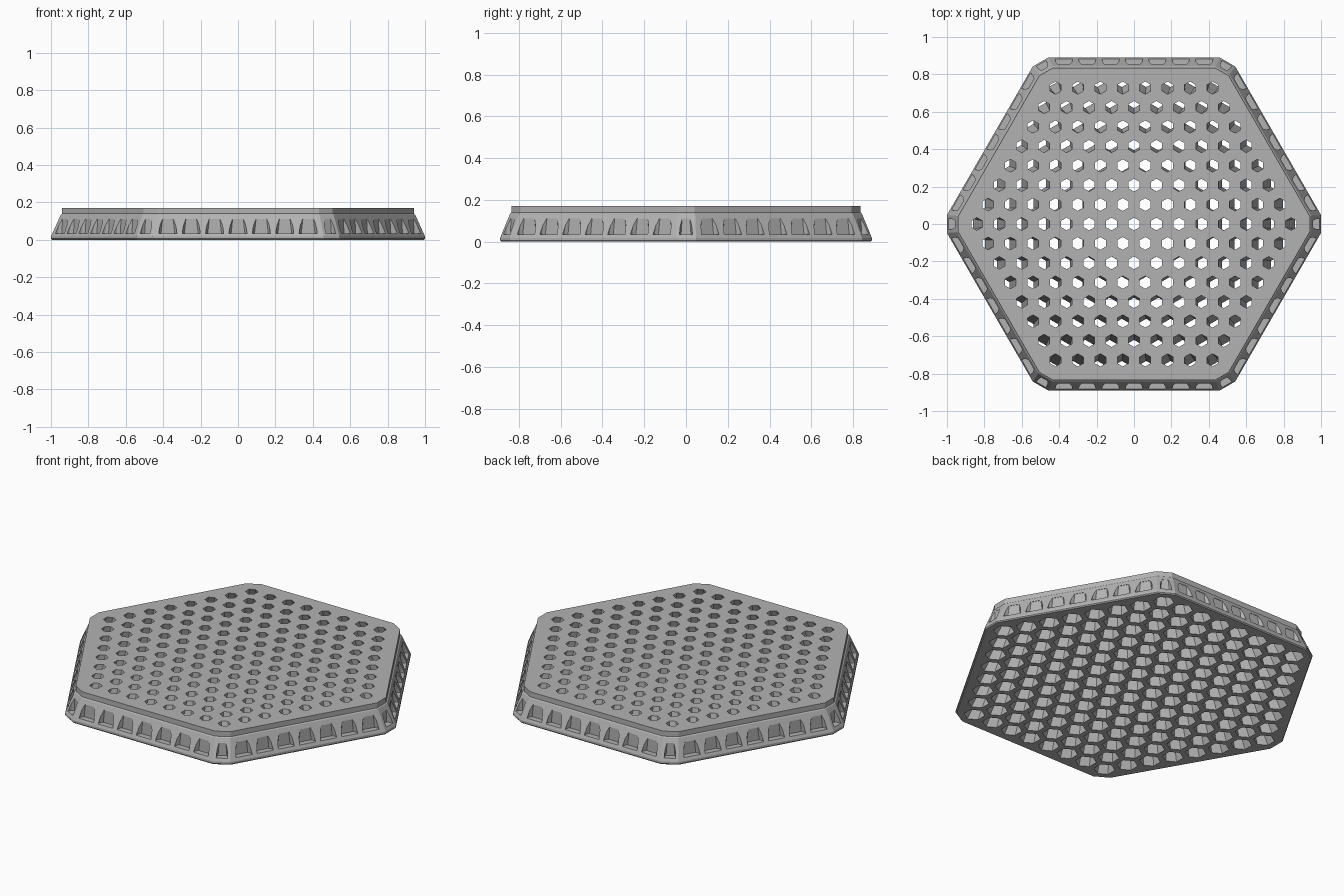
import bpy, bmesh
from math import sin, cos, pi, sqrt

if "Cube" in bpy.data.objects:
    bpy.data.objects.remove(bpy.data.objects["Cube"], do_unlink=True)

HEIGHT = 0.17
PITCH = 0.12      # hole spacing on the top face
RINGS = 7         # rings of holes around the centre one
SPREAD = 1.085    # how far the holes fan out towards the bottom

grey = bpy.data.materials.new("light grey")
grey.use_nodes = True
grey.diffuse_color = (0.45, 0.45, 0.45, 1)
grey.node_tree.nodes["Principled BSDF"].inputs["Base Color"].default_value = (0.45, 0.45, 0.45, 1)


def loft(bm, rings):
    """Skin a closed solid through rings of points, bottom to top."""
    loops = [[bm.verts.new(p) for p in ring] for ring in rings]
    n = len(loops[0])
    for low, high in zip(loops, loops[1:]):
        for i in range(n):
            j = (i + 1) % n
            bm.faces.new((low[i], low[j], high[j], high[i]))
    bm.faces.new(loops[0][::-1])
    bm.faces.new(loops[-1])


def make_object(name, bm):
    bmesh.ops.recalc_face_normals(bm, faces=bm.faces)
    mesh = bpy.data.meshes.new(name)
    bm.to_mesh(mesh)
    bm.free()
    mesh.materials.append(grey)
    obj = bpy.data.objects.new(name, mesh)
    bpy.context.collection.objects.link(obj)
    return obj


def outline(apothem, corner, z):
    """Hexagon with its corners cut off at the given distance."""
    half = apothem / sqrt(3) - 2 * (2 * apothem / sqrt(3) - corner)
    points = []
    for k in range(6):
        a = pi / 6 + k * pi / 3
        for t in (-half, half):
            points.append((apothem * cos(a) - t * sin(a), apothem * sin(a) + t * cos(a), z))
    return points


# Tray body: foot lip, sloping skirt, upright rim
bm = bmesh.new()
loft(bm, [outline(0.885, 0.995, 0), outline(0.89, 1.0, 0.006), outline(0.89, 1.0, 0.018),
          outline(0.842, 0.947, 0.135), outline(0.835, 0.94, 0.14), outline(0.835, 0.94, HEIGHT)])
tray = make_object("perforated_hexagonal_tray", bm)


# Tapering hexagonal holes that fan outwards as they go down
def hole_ring(x, y, z):
    t = 1 - z / HEIGHT
    scale = 1 + (SPREAD - 1) * t
    radius = 0.034 + 0.023 * t
    return [(x * scale + radius * cos(pi / 6 + k * pi / 3),
             y * scale + radius * sin(pi / 6 + k * pi / 3), z) for k in range(6)]


holes = bmesh.new()
for row in range(-RINGS, RINGS + 1):
    count = 2 * RINGS + 1 - abs(row)
    for i in range(count):
        x, y = (i - (count - 1) / 2) * PITCH, row * PITCH * sqrt(3) / 2
        loft(holes, [hole_ring(x, y, -0.02), hole_ring(x, y, HEIGHT + 0.02)])


# Niches around the skirt: flat floor, upright back, narrowing upwards
def niche(bm, angle, along, back, width):
    def ring(z, w):
        corners = [(back, -w * 0.38), (back + 0.015, -w / 2), (back + 0.1, -w / 2),
                   (back + 0.1, w / 2), (back + 0.015, w / 2), (back, w * 0.38)]
        return [(r * cos(angle) - (along + t) * sin(angle),
                 r * sin(angle) + (along + t) * cos(angle), z) for r, t in corners]
    loft(bm, [ring(0.035, width), ring(0.11, width * 0.78)])


niches = bmesh.new()
for side in range(6):
    for i in range(-3, 4):
        niche(niches, pi / 6 + side * pi / 3, i * 0.125, 0.85, 0.096)
    niche(niches, side * pi / 3, 0, 0.957, 0.062)

# Cut the holes and niches, then discard the cutters
for name, cutter_bm in (("hole_cutter", holes), ("niche_cutter", niches)):
    cutter = make_object(name, cutter_bm)
    cutter.hide_render = True
    cut = tray.modifiers.new(name, "BOOLEAN")
    cut.operation, cut.solver, cut.object = "DIFFERENCE", "EXACT", cutter
    bpy.context.view_layer.objects.active = tray
    bpy.ops.object.modifier_apply(modifier=name)
    bpy.data.objects.remove(cutter, do_unlink=True)
